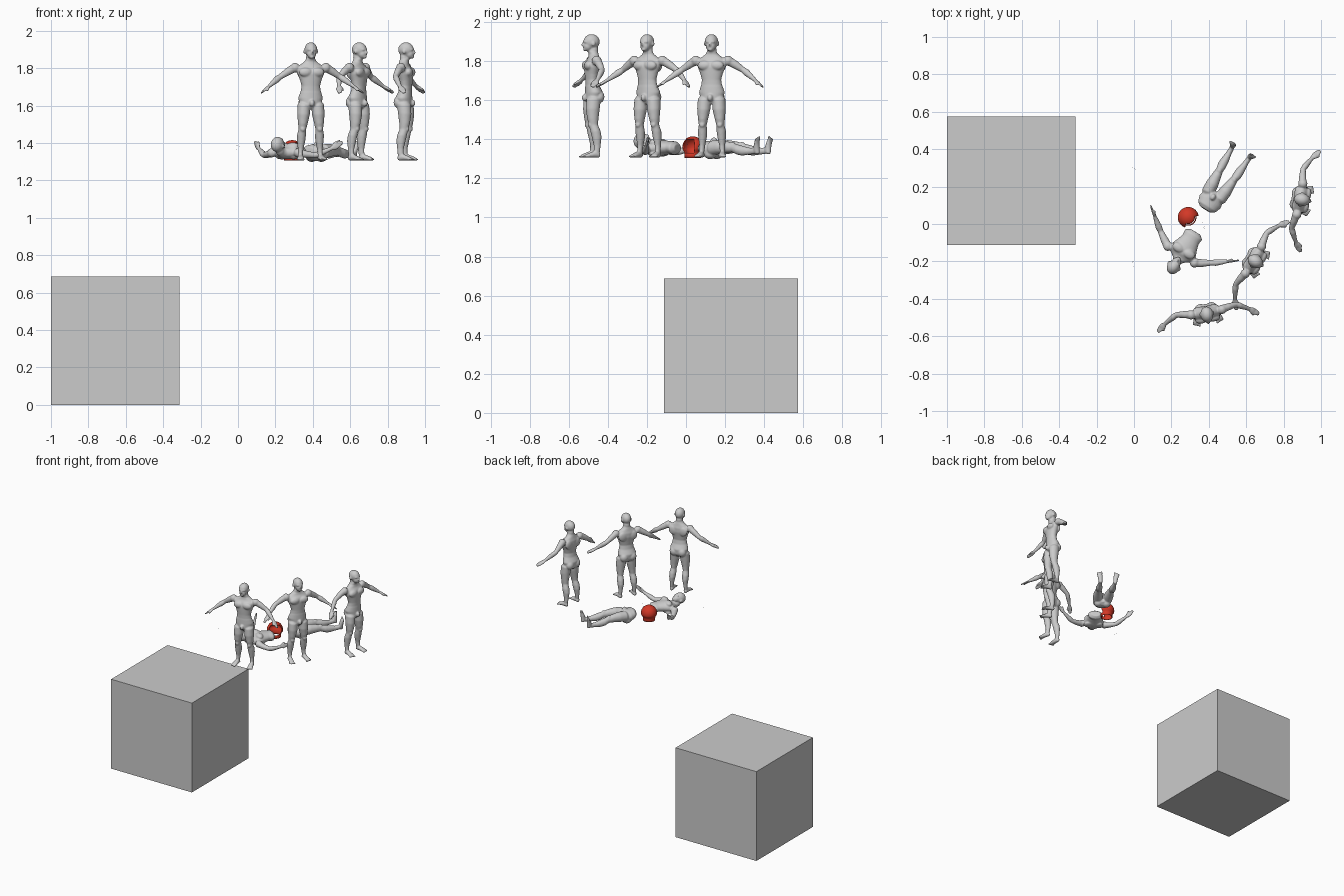
import bpy, bmesh, random
from math import sin, cos, pi, radians
from mathutils import Vector, Matrix

if "Cube" in bpy.data.objects:
    bpy.data.objects.remove(bpy.data.objects["Cube"])

GROUND = 1.305
random.seed(3)


def finish(name, bm, matrix=Matrix()):
    mesh = bpy.data.meshes.new(name)
    bmesh.ops.recalc_face_normals(bm, faces=bm.faces)
    bm.to_mesh(mesh)
    bm.free()
    ob = bpy.data.objects.new(name, mesh)
    bpy.context.collection.objects.link(ob)
    ob.matrix_world = matrix
    return ob


def tube(bm, pts, side=1, n=20):
    """Loft elliptical rings (x, y, z, r1, r2) with rounded ends."""
    ps = [Vector((p[0] * side, p[1], p[2])) for p in pts]
    w = (ps[-1] - ps[0]).normalized()
    helper = Vector((0, 0, 1)) if abs(w.y) > 0.8 else Vector((0, 1, 0))
    u = helper.cross(w).normalized()
    v = w.cross(u)
    rings = [(p, q[3], q[4]) for p, q in zip(ps, pts)]
    for end, s in ((0, -1), (-1, 1)):
        p, a, b = rings[end]
        cap = (p + w * s * min(a, b) * 0.5, a * 0.6, b * 0.6)
        rings = [cap] + rings if s < 0 else rings + [cap]
    loops = [[bm.verts.new(p + u * a * cos(2 * pi * i / n) + v * b * sin(2 * pi * i / n))
              for i in range(n)] for p, a, b in rings]
    for l0, l1 in zip(loops, loops[1:]):
        for i in range(n):
            j = (i + 1) % n
            bm.faces.new((l0[i], l0[j], l1[j], l1[i]))
    bm.faces.new(loops[0][::-1])
    bm.faces.new(loops[-1])


def blob(bm, c, r, m=Matrix()):
    bmesh.ops.create_uvsphere(bm, u_segments=20, v_segments=14, radius=1,
                              matrix=m @ Matrix.Translation(c) @ Matrix.Diagonal((*r, 1)))


TORSO = [(0.298, .056, .044, .012), (0.335, .067, .045, .014), (0.368, .056, .036, .006),
         (0.372, .054, .035, .006), (0.40, .050, .033, .003), (0.43, .058, .037, .004),
         (0.465, .072, .042, .006), (0.495, .078, .037, .010), (0.512, .058, .029, .013),
         (0.53, .032, .025, .013), (0.545, .024, .025, .008)]


def torso(bm, low, high):
    tube(bm, [(0, y, z, a, b) for z, a, b, y in TORSO if low <= z <= high], n=28)


def upper_body(bm, tilt):
    # head and neck, tilted forward about the neck base
    pivot = Vector((0, .01, .54))
    m = Matrix.Translation(pivot) @ Matrix.Rotation(tilt, 4, 'X') @ Matrix.Translation(-pivot)
    blob(bm, (0, .012, .55), (.024, .024, .036), m)
    blob(bm, (0, .002, .594), (.034, .042, .039), m)
    blob(bm, (0, -.018, .571), (.025, .024, .026), m)
    blob(bm, (0, -.032, .555), (.013, .010, .009), m)
    blob(bm, (0, -.043, .579), (.006, .008, .010), m)
    blob(bm, (0, -.032, .594), (.024, .010, .007), m)
    for s in (-1, 1):
        blob(bm, (s * .035, .006, .583), (.005, .009, .012), m)
        # chest, shoulder blade and deltoid
        blob(bm, (s * .032, -.022, .473), (.036, .020, .025))
        blob(bm, (s * .036, .035, .472), (.034, .014, .035))
        blob(bm, (s * .084, .014, .497), (.025, .025, .026))
        # arm
        tube(bm, [(.075, .014, .503, .024, .023), (.118, .021, .478, .021, .020),
                  (.160, .027, .450, .015, .015), (.180, .018, .436, .018, .017),
                  (.210, .002, .413, .013, .013), (.230, -.010, .397, .009, .011)], s)
        # palm, fingers and thumb
        tube(bm, [(.228, -.009, .398, .009, .011), (.240, -.017, .390, .008, .017),
                  (.250, -.022, .383, .007, .018)], s, 12)
        for i in range(4):
            y = -.036 + i * .009
            d = (.024, .029, .027, .019)[i]
            tube(bm, [(.246, y, .385, .006, .005), (.248 + d * .55, y - .008, .383 - d * .35, .0055, .005),
                      (.248 + d, y - .014, .383 - d * .75, .005, .0045)], s, 8)
        tube(bm, [(.232, -.022, .393, .007, .007), (.240, -.038, .382, .006, .006),
                  (.244, -.045, .374, .005, .005)], s, 8)


def lower_body(bm):
    blob(bm, (0, -.033, .308), (.014, .016, .018))
    for s in (-1, 1):
        blob(bm, (s * .030, .036, .312), (.031, .027, .032))
        # leg
        tube(bm, [(.054, .020, .030, .013, .016), (.052, .022, .065, .015, .018),
                  (.050, .020, .105, .022, .025), (.049, .014, .135, .024, .026),
                  (.046, .004, .168, .020, .023), (.044, .001, .200, .026, .029),
                  (.040, .001, .250, .034, .036), (.037, .006, .300, .034, .038)], s)
        blob(bm, (s * .046, -.016, .170), (.014, .009, .015))
        # foot with toes
        tube(bm, [(.053, .030, .016, .013, .015), (.055, .012, .019, .015, .018),
                  (.058, -.015, .014, .018, .013), (.062, -.036, .009, .021, .009)], s)
        for i in range(5):
            tube(bm, [(.047 + i * .008, -.036, .007, .0055, .006),
                      (.047 + i * .0085, -.054 + i * .0035, .006, .005, .005)], s, 8)


def fuse(name, bm, matrix):
    """Merge overlapping volumes into one smooth skin."""
    ob = finish(name, bm, matrix)
    r = ob.modifiers.new('skin', 'REMESH')
    r.mode = 'VOXEL'
    r.voxel_size = .0045
    r.use_smooth_shade = True
    s = ob.modifiers.new('soften', 'SMOOTH')
    s.factor, s.iterations = .5, 3
    dg = bpy.context.evaluated_depsgraph_get()
    mesh = bpy.data.meshes.new_from_object(ob.evaluated_get(dg))
    ob.modifiers.clear()
    ob.data = mesh
    return ob


# three standing figures sharing one mesh
PLACES = [(.39, -.485, 10), (.65, -.20, 59), (.90, .13, 79)]
spots = [Matrix.Translation((x, y, GROUND)) @ Matrix.Rotation(radians(a), 4, 'Z') for x, y, a in PLACES]
bm = bmesh.new()
torso(bm, 0, 1)
upper_body(bm, 0)
lower_body(bm)
standing = fuse('standing_figure_1', bm, spots[0])
for i in (1, 2):
    copy = bpy.data.objects.new(f'standing_figure_{i + 1}', standing.data)
    bpy.context.collection.objects.link(copy)
    copy.matrix_world = spots[i]

# lying figure in two halves, face up
HEADWARD = Vector((-.53, -.85, 0)).normalized()
DOWN = Vector((0, 0, -1))


def lying(x, y, local_z):
    """Lay a body down so that its axis at height local_z sits at x, y."""
    rot = Matrix((DOWN.cross(HEADWARD), DOWN, HEADWARD)).transposed().to_4x4()
    return Matrix.Translation(Vector((x, y, GROUND + .056)) - HEADWARD * local_z) @ rot


bm = bmesh.new()
torso(bm, .37, 1)
upper_body(bm, .7)
fuse('lying_upper_half', bm, lying(.32, -.055, .37))
bm = bmesh.new()
torso(bm, 0, .37)
lower_body(bm)
fuse('lying_lower_half', bm, lying(.585, .405, 0))

# red open-faced helmet
profile = [(.043, 0), (.043, .012), (.044, .024), (.048, .034)]
profile += [(.056 * cos(radians(a)), .054 + .056 * sin(radians(a))) for a in range(-12, 89, 9)]
N, FRONT = 40, radians(-50)
bm = bmesh.new()
loops = [[bm.verts.new((r * cos(2 * pi * i / N), r * sin(2 * pi * i / N), z)) for i in range(N)]
         for r, z in profile]
for k, (l0, l1) in enumerate(zip(loops, loops[1:])):
    zmid = (profile[k][1] + profile[k + 1][1]) / 2
    for i in range(N):
        off = (2 * pi * (i + .5) / N - FRONT + pi) % (2 * pi) - pi
        if abs(off) < radians(58) and .024 < zmid < .099:
            continue
        bm.faces.new((l0[i], l0[(i + 1) % N], l1[(i + 1) % N], l1[i]))
bm.faces.new(loops[-1])
helmet = finish('helmet', bm, Matrix.Translation((.29, .035, GROUND)))
helmet.data.shade_smooth()
shell = helmet.modifiers.new('shell', 'SOLIDIFY')
shell.thickness, shell.offset = .005, -1
red = bpy.data.materials.new('red')
red.diffuse_color = (.65, .04, .02, 1)
red.use_nodes = True
red.node_tree.nodes["Principled BSDF"].inputs["Base Color"].default_value = red.diffuse_color
helmet.data.materials.append(red)

# tiny floating specks
bm = bmesh.new()
for cx, cy in ((0, .29), (0, -.21), (.37, -.01)):
    for _ in range(5):
        p = (cx + random.uniform(-.01, .01), cy + random.uniform(-.02, .02), 1.375 + random.uniform(-.018, .018))
        bmesh.ops.create_icosphere(bm, subdivisions=1, radius=.0012, matrix=Matrix.Translation(p))
finish('specks', bm)

# large block
bm = bmesh.new()
bmesh.ops.create_cube(bm, size=.687)
finish('block', bm, Matrix.Translation((-.6565, .23, .3435)))
